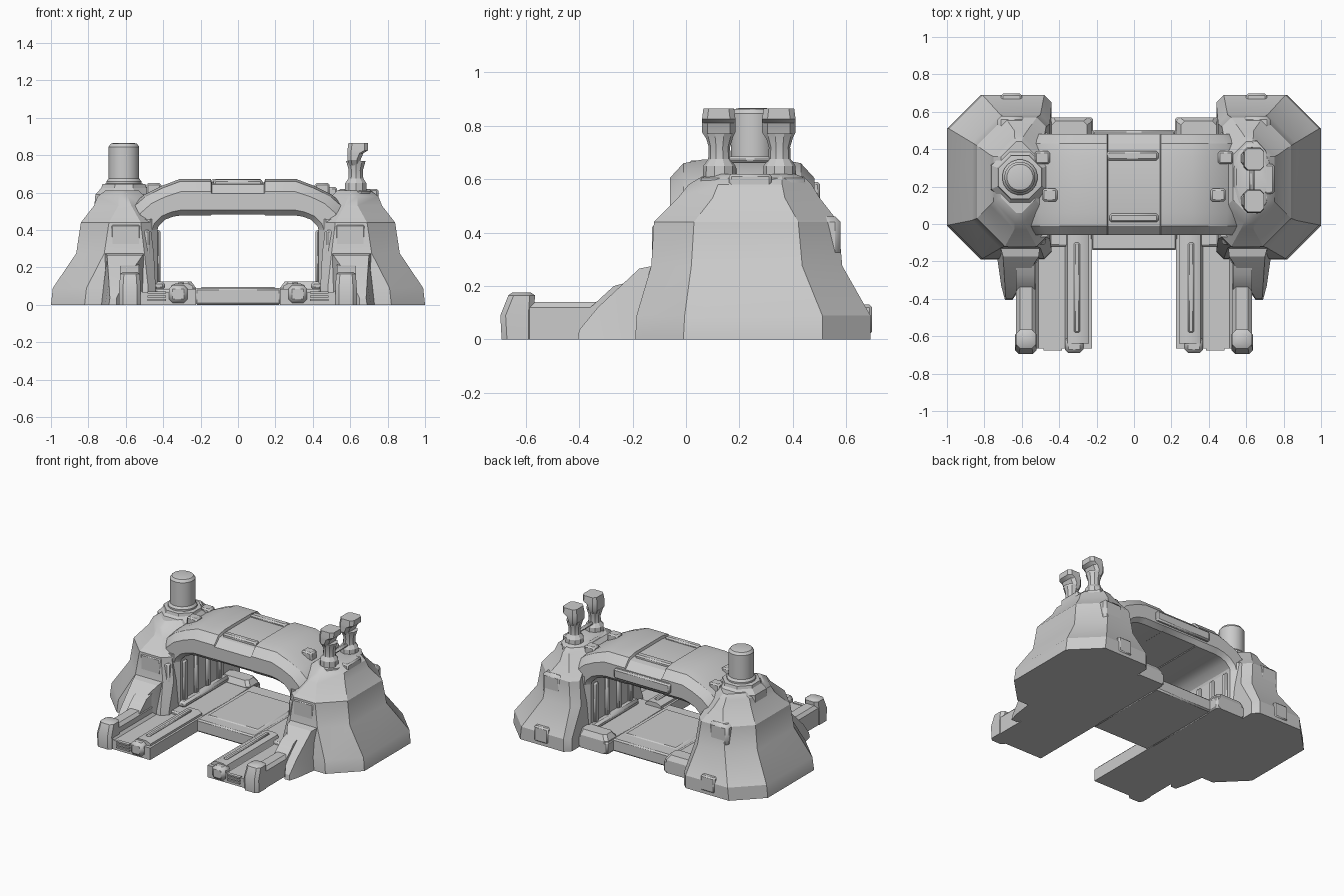
import bpy, bmesh, math
from mathutils import Vector


def finish(name, bm, mirror=False, bevel=0.0):
    bmesh.ops.recalc_face_normals(bm, faces=bm.faces)
    me = bpy.data.meshes.new(name)
    bm.to_mesh(me)
    bm.free()
    ob = bpy.data.objects.new(name, me)
    bpy.context.collection.objects.link(ob)
    if bevel:
        m = ob.modifiers.new("Bevel", 'BEVEL')
        m.width, m.segments, m.limit_method = bevel, 1, 'ANGLE'
    if mirror:
        m = ob.modifiers.new("Mirror", 'MIRROR')
        m.use_clip = False
    bpy.ops.object.select_all(action='DESELECT')
    ob.select_set(True)
    bpy.context.view_layer.objects.active = ob
    bpy.ops.object.shade_smooth_by_angle(angle=math.radians(28))
    return ob


def loft(name, rings, **kw):
    bm = bmesh.new()
    vs = [[bm.verts.new(p) for p in r] for r in rings]
    n = len(rings[0])
    for a, b in zip(vs, vs[1:]):
        for i in range(n):
            j = (i + 1) % n
            bm.faces.new((a[i], a[j], b[j], b[i]))
    bm.faces.new(vs[0])
    bm.faces.new(vs[-1])
    return finish(name, bm, **kw)


def box(name, x, y, z, mirror=False, bevel=0.01):
    rect = [(x[0], y[0]), (x[1], y[0]), (x[1], y[1]), (x[0], y[1])]
    return loft(name, [[(*p, h) for p in rect] for h in z], mirror=mirror, bevel=bevel)


def octagon(x0, x1, y0, y1, c_in, c_out, z):
    return [(x0 + c_in, y0, z), (x1 - c_out, y0, z), (x1, y0 + c_out, z), (x1, y1 - c_out, z),
            (x1 - c_out, y1, z), (x0 + c_in, y1, z), (x0, y1 - c_in, z), (x0, y0 + c_in, z)]


def turned(name, cx, cy, profile, n=16, sx=1.0, sy=1.0, mirror=False):
    rings = [[(cx + sx * r * math.cos(2 * math.pi * (i + .5) / n),
               cy + sy * r * math.sin(2 * math.pi * (i + .5) / n), z) for i in range(n)]
             for r, z in profile]
    return loft(name, rings, mirror=mirror)


def prism_y(name, pts, y0, y1, **kw):
    return loft(name, [[(x, y, z) for x, z in pts] for y in (y0, y1)], **kw)


# Faceted towers with flared skirts
loft("tower", [octagon(.44, 1.0, -.19, .69, .04, .18, 0),
               octagon(.44, .99, -.185, .69, .04, .18, .09),
               octagon(.45, .865, -.13, .585, .05, .15, .275),
               octagon(.47, .84, -.12, .57, .05, .15, .44),
               octagon(.49, .77, -.03, .50, .08, .13, .53),
               octagon(.50, .75, .01, .47, .09, .11, .58),
               octagon(.53, .71, .06, .44, .07, .08, .61)], mirror=True)

# Sloping buttress at the front of each tower
loft("front_buttress", [[(.50, -.10, 0), (.73, -.10, 0), (.72, -.10, .28), (.50, -.10, .28)],
                        [(.51, -.19, 0), (.73, -.19, 0), (.70, -.175, .265), (.51, -.175, .265)],
                        [(.61, -.35, 0), (.71, -.33, 0), (.69, -.33, .12), (.61, -.33, .12)],
                        [(.65, -.405, 0), (.69, -.405, 0), (.685, -.40, .035), (.65, -.40, .035)]], mirror=True)

# Armour panels on the towers
box("rear_hatch", (.60, .71), (.60, .697), (.02, .13), True)
box("rear_pillar", (.58, .73), (.45, .578), (.28, .46), True, .02)
box("front_panel", (.52, .68), (-.127, 0), (.30, .43), True)
loft("inner_shoulder", [octagon(.43, .60, -.07, .49, .04, .04, z) for z in (.09, .46)], mirror=True)

# Arched bridge: outer and inner point of each station, swept with a chamfered section
half = [((.62, .02), (.435, .02)), ((.62, .42), (.435, .385)), ((.57, .53), (.425, .42)),
        ((.50, .59), (.39, .455)), ((.41, .635), (.345, .472)), ((.31, .673), (.30, .478)),
        ((.145, .673), (.145, .478)), ((.14, .655), (.14, .482))]
stations = half + [((-a, b), (-c, d)) for (a, b), (c, d) in reversed(half)]
section = [(-.03, 0), (-.06, .15), (-.06, .65), (-.01, .93), (.06, 1),
           (.36, 1), (.43, .93), (.48, .65), (.48, .15), (.45, 0)]
loft("arched_bridge", [[(i[0] + (o[0] - i[0]) * t, y, i[1] + (o[1] - i[1]) * t)
                        for y, t in section] for o, i in stations])
box("bridge_strip_rear", (-.145, .13), (.34, .39), (.60, .672))
box("bridge_strip_front", (-.13, .13), (.01, .055), (.60, .67))
box("bridge_back_rail", (-.22, .22), (.46, .502), (.52, .59))
box("bridge_box", (.41, .49), (.12, .19), (.56, .65), True)
box("bridge_box_small", (.45, .53), (.32, .39), (.55, .63), True)

# Ribs on the inside walls
for k in range(4):
    y = -.01 + k * .13
    box("wall_rib", (.415, .45), (y, y + .045), (.08, .40), True)
box("wall_foot", (.39, .46), (-.04, .47), (.08, .125), True, .015)
box("wall_front_column", (.47, .53), (-.11, -.04), (.08, .40), True)

# Floor between the towers
box("floor_slab", (-.23, .23), (-.14, .50), (0, .09))
box("floor_side", (.22, .50), (-.12, .57), (0, .085), True)
loft("rear_step", [octagon(.225, .45, .44, .57, .02, .02, 0),
                   octagon(.225, .45, .44, .57, .02, .02, .09),
                   octagon(.25, .44, .46, .55, .02, .02, .125)], mirror=True)
box("floor_plate", (-.20, .20), (-.06, .40), (.08, .096))

# Forward dock rails
prism_y("dock_arm", [(.225, 0), (.62, 0), (.62, .09), (.53, .09), (.51, .065),
                     (.37, .065), (.35, .085), (.225, .085)], -.665, -.08, mirror=True)
prism_y("inner_rail", [(.24, .06), (.37, .06), (.355, .105), (.33, .115), (.27, .115), (.24, .10)],
        -.64, -.06, mirror=True)
box("rail_groove_bar", (.29, .32), (-.58, -.10), (.10, .125), True, .006)
box("inner_rail_nose", (.27, .37), (-.69, -.60), (.01, .105), True, .02)
prism_y("outer_rail", [(.525, 0), (.63, 0), (.63, .12), (.61, .14), (.545, .14), (.525, .12)],
        -.60, -.15, mirror=True)
loft("outer_rail_ramp", [[(x, y, z) for y, z in
                          ((-.38, .10), (-.33, .145), (-.27, .20), (-.12, .24), (-.12, .10))]
                         for x in (.53, .63)], mirror=True)
loft("bumper", [octagon(.52, .635, -.69, -.57, .02, .02, 0),
                octagon(.52, .635, -.695, -.57, .02, .02, .09),
                octagon(.525, .63, -.665, -.565, .02, .02, .165),
                octagon(.54, .615, -.65, -.58, .02, .02, .175)], mirror=True)
for z in (.02, .04, .06):
    box("vent_slat", (.385, .485), (-.675, -.65), (z, z + .01), True, 0)

# Chimney on the left tower
turned("chimney_base", -.61, .25, [(.17, .54), (.165, .59), (.13, .625), (.125, .645), (.09, .65)], 8)
turned("chimney", -.61, .25, [(.095, .60), (.095, .66), (.083, .675), (.083, .845), (.07, .862), (.05, .866)], 20)

# Twin masts on the right tower
turned("mast_base", .63, .25, [(.11, .56), (.105, .605), (.085, .62)], 12, 1, 1.9)
for cy in (.125, .35):
    turned("mast_stem", .63, cy, [(.062, .60), (.06, .65), (.042, .675), (.04, .72), (.055, .77)], 10)
    loft("mast_head", [octagon(.595, .65, cy - .045, cy + .045, .015, .015, .745),
                       octagon(.585, .655, cy - .065, cy + .06, .02, .02, .775),
                       octagon(.585, .67, cy - .065, cy + .06, .02, .02, .81),
                       octagon(.585, .695, cy - .065, cy + .06, .02, .02, .825),
                       octagon(.59, .695, cy - .06, cy + .055, .02, .02, .864)])
box("mast_link", (.615, .645), (.15, .33), (.66, .685))
box("mast_side_box", (.69, .75), (.16, .32), (.56, .62))
